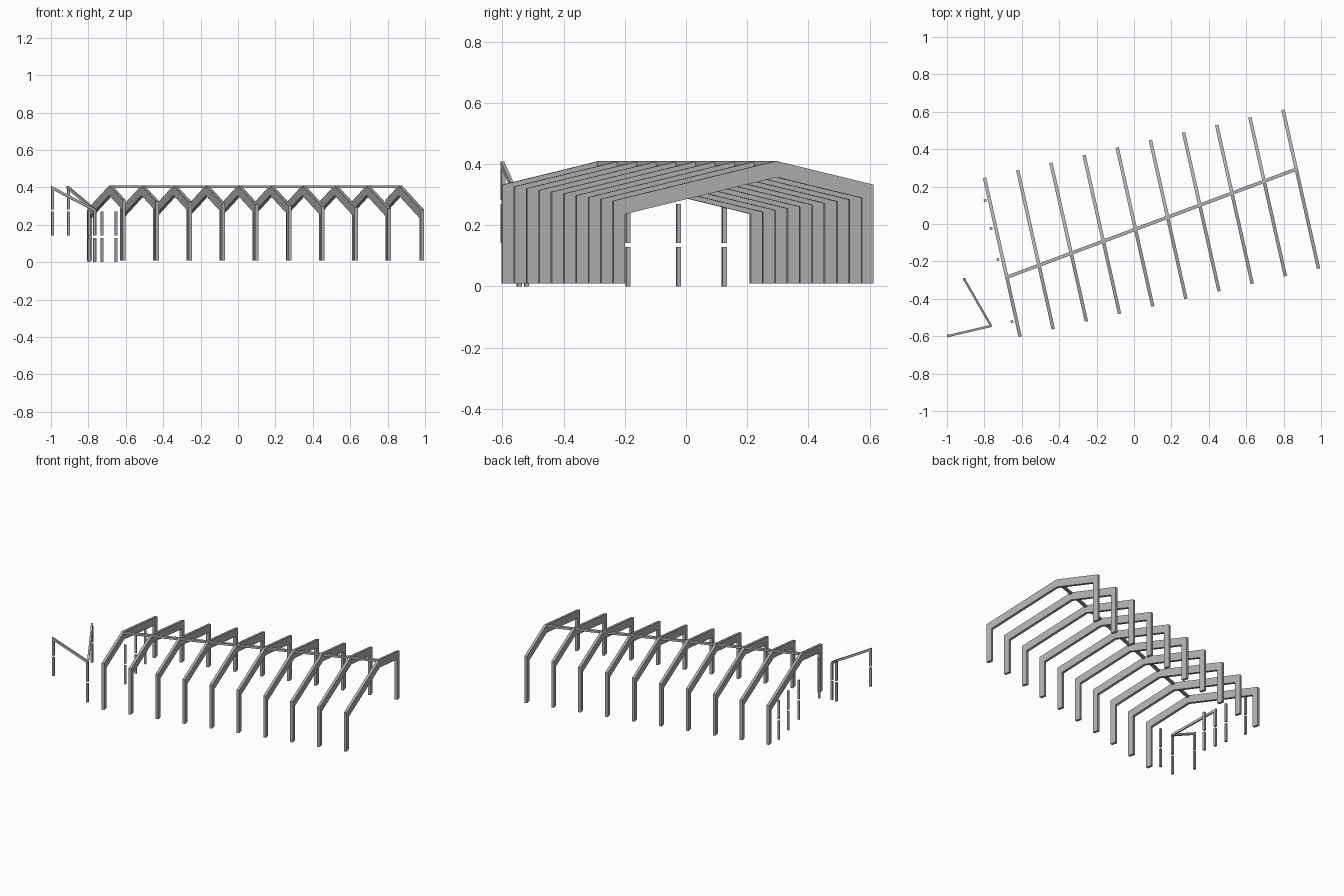
import bpy
import bmesh
from mathutils import Vector, Matrix

if "Cube" in bpy.data.objects:
    bpy.data.objects.remove(bpy.data.objects["Cube"])

steel = bpy.data.materials.new("grey_steel")
steel.use_nodes = True
steel.diffuse_color = (0.45, 0.45, 0.45, 1)
steel.node_tree.nodes["Principled BSDF"].inputs["Base Color"].default_value = (0.45, 0.45, 0.45, 1)


def finish(name, bm):
    bmesh.ops.recalc_face_normals(bm, faces=bm.faces)
    mesh = bpy.data.meshes.new(name)
    bm.to_mesh(mesh)
    bm.free()
    mesh.materials.append(steel)
    obj = bpy.data.objects.new(name, mesh)
    bpy.context.collection.objects.link(obj)
    return obj


def beam(name, start, end, width, height):
    """Upright-ended bar whose top centre line runs from start to end."""
    start, end = Vector(start), Vector(end)
    run = end - start
    side = Vector((-run.y, run.x, 0)).normalized() * width / 2
    drop = Vector((0, 0, -height))
    bm = bmesh.new()
    ring = [bm.verts.new(p) for p in
            (start - side, start + side, start + side + drop, start - side + drop)]
    face = bm.faces.new(ring)
    new = bmesh.ops.extrude_face_region(bm, geom=[face])["geom"]
    bmesh.ops.translate(bm, vec=run, verts=[g for g in new if isinstance(g, bmesh.types.BMVert)])
    bm.faces.new(ring) if not face.is_valid else None
    return finish(name, bm)


def post(name, x, y, low, high, size=0.014):
    """Square post turned to the line of the frames."""
    bm = bmesh.new()
    bmesh.ops.create_cube(bm, size=1)
    bm.transform(Matrix.Translation((x, y, (low + high) / 2))
                 @ Matrix.Rotation(across.to_2d().angle_signed(Vector((0, 1))), 4, "Z")
                 @ Matrix.Diagonal((size, size, high - low, 1)))
    return finish(name, bm)


# Portal frames: the ridge drifts from one side to the other along the hall
COUNT = 10
THICK, COLUMN, DEPTH = 0.018, 0.038, 0.053
FOOT, APEX, SLOPE = 0.01, 0.41, 0.238
front_first = Vector((-0.609, -0.602, 0))
back_first = Vector((-0.799, 0.247, 0))
step = Vector((0.1773, 0.0404, 0))
across = (back_first - front_first).normalized()
normal = Vector((across.y, -across.x, 0))
span = (back_first - front_first).length


def portal_frame(index):
    origin = front_first + step * index - normal * THICK / 2
    ridge = span * (0.376 + 0.251 * index / (COUNT - 1))

    def roof(u):
        return APEX - SLOPE * abs(u - ridge)

    inner = span - COLUMN
    profile = [(0, FOOT), (0, roof(0)), (ridge, APEX), (span, roof(span)), (span, FOOT),
               (inner, FOOT), (inner, roof(inner) - DEPTH), (ridge, APEX - DEPTH),
               (COLUMN, roof(COLUMN) - DEPTH), (COLUMN, FOOT)]
    bm = bmesh.new()
    near = [bm.verts.new(origin + across * u + Vector((0, 0, z))) for u, z in profile]
    far = [bm.verts.new(v.co + normal * THICK) for v in near]
    bm.faces.new(near)
    bm.faces.new(far[::-1])
    for i in range(len(near)):
        j = (i + 1) % len(near)
        bm.faces.new((near[i], far[i], far[j], near[j]))
    finish(f"portal_frame_{index + 1}", bm)


for i in range(COUNT):
    portal_frame(i)

# Ridge beam joining the apexes
beam("ridge_beam", (-0.678, -0.284, APEX), (0.868, 0.293, APEX), 0.018, 0.014)

# Split end wall posts, plus the one under the canopy corner
end_posts = [(-0.796, 0.125), (-0.764, -0.024), (-0.728, -0.19), (-0.652, -0.522), (-0.768, -0.545)]
for n, (x, y) in enumerate(end_posts, 1):
    post(f"end_post_lower_{n}", x, y, 0, 0.128)
    post(f"end_post_upper_{n}", x, y, 0.142, 0.27)

# Detached canopy: two sloping beams meeting at the low corner
corner = (-0.764, -0.545, 0.285)
for n, (x, y) in enumerate([(-0.999, -0.6), (-0.911, -0.29)], 1):
    beam(f"canopy_beam_{n}", (x, y, 0.408), corner, 0.012, 0.016)
    inward = Vector((corner[0] - x, corner[1] - y)).normalized() * 0.008
    post(f"canopy_post_lower_{n}", x + inward.x, y + inward.y, 0.142, 0.27)
    post(f"canopy_post_upper_{n}", x + inward.x, y + inward.y, 0.282, 0.395)
